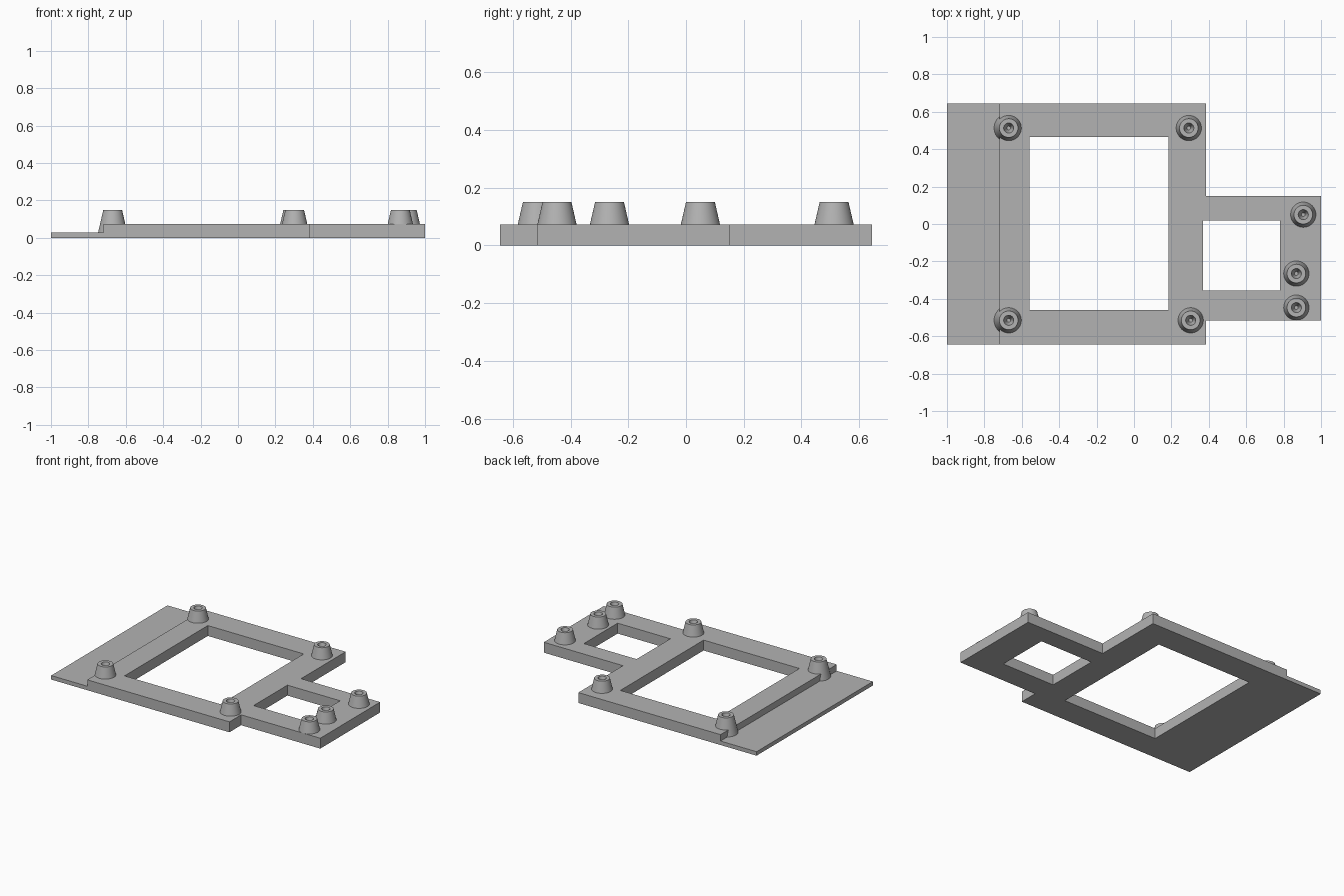
import bpy, bmesh, math

cube = bpy.data.objects.get("Cube")
if cube:
    bpy.data.objects.remove(cube, do_unlink=True)

grey = bpy.data.materials.new("plain grey")
grey.use_nodes = True
colour = (0.45, 0.45, 0.45, 1)
grey.diffuse_color = colour
grey.node_tree.nodes["Principled BSDF"].inputs["Base Color"].default_value = colour


def prism(name, outline, z0, z1):
    """Extrude a flat outline from z0 to z1."""
    bm = bmesh.new()
    face = bm.faces.new([bm.verts.new((x, y, z0)) for x, y in outline])
    top = bmesh.ops.extrude_face_region(bm, geom=[face])["geom"]
    for v in top:
        if isinstance(v, bmesh.types.BMVert):
            v.co.z = z1
    bmesh.ops.recalc_face_normals(bm, faces=bm.faces)
    return finish(name, bm)


def finish(name, bm):
    mesh = bpy.data.meshes.new(name)
    bm.to_mesh(mesh)
    bm.free()
    mesh.materials.append(grey)
    obj = bpy.data.objects.new(name, mesh)
    bpy.context.collection.objects.link(obj)
    return obj


def rect(x0, x1, y0, y1):
    return [(x0, y0), (x1, y0), (x1, y1), (x0, y1)]


def select(obj):
    bpy.ops.object.select_all(action='DESELECT')
    obj.select_set(True)
    bpy.context.view_layer.objects.active = obj


def cut(obj, outline, z0, z1):
    """Remove a rectangular block from the object."""
    cutter = prism("cutter", outline, z0, z1)
    cutter.hide_render = True
    mod = obj.modifiers.new("cut", 'BOOLEAN')
    mod.operation = 'DIFFERENCE'
    mod.solver = 'EXACT'
    mod.object = cutter
    select(obj)
    bpy.ops.object.modifier_apply(modifier=mod.name)
    bpy.data.objects.remove(cutter, do_unlink=True)


def standoff(name, x, y, z0):
    """Tapered post with a conical screw hole, as a revolved profile."""
    foot = 0.05 + (TOP - z0) * 0.23
    profile = [(foot, z0), (0.05, TOP), (0.027, TOP), (0.01, 0.09), (0, 0.09)]
    bm = bmesh.new()
    verts = [bm.verts.new((r, 0, z)) for r, z in profile]
    edges = [bm.edges.new(pair) for pair in zip(verts, verts[1:])]
    bmesh.ops.spin(bm, geom=verts + edges, axis=(0, 0, 1), cent=(0, 0, 0),
                   angle=math.tau, steps=40)
    bmesh.ops.remove_doubles(bm, verts=bm.verts, dist=0.0001)
    bmesh.ops.holes_fill(bm, edges=[e for e in bm.edges if e.is_boundary], sides=0)
    bmesh.ops.recalc_face_normals(bm, faces=bm.faces)
    obj = finish(name, bm)
    obj.location = (x, y, 0)
    select(obj)
    bpy.ops.object.shade_smooth_by_angle(angle=math.radians(30))


PLATE, LEDGE, TOP = 0.073, 0.028, 0.15

# Base plate with a narrower side extension
plate = prism("base_plate", [
    (-1, -0.645), (0.385, -0.645), (0.385, -0.515), (1, -0.515),
    (1, 0.15), (0.385, 0.15), (0.385, 0.645), (-1, 0.645)], 0, PLATE)

# Two windows and the thin ledge
cut(plate, rect(-0.56, 0.185, -0.46, 0.465), -0.1, 0.2)
cut(plate, rect(0.37, 0.78, -0.355, 0.02), -0.1, 0.2)
cut(plate, rect(-1.1, -0.72, -0.8, 0.8), LEDGE, 0.2)

# Mounting posts: the ledge pair reaches down to the thin ledge
for y, side in ((-0.515, "front"), (0.513, "back")):
    standoff(f"ledge_post_{side}", -0.67, y, LEDGE)
standoff("inner_post_front", 0.303, -0.515, PLATE)
standoff("inner_post_back", 0.293, 0.513, PLATE)
standoff("extension_post_back", 0.905, 0.05, PLATE)
standoff("extension_post_middle", 0.868, -0.265, PLATE)
standoff("extension_post_front", 0.868, -0.447, PLATE)
